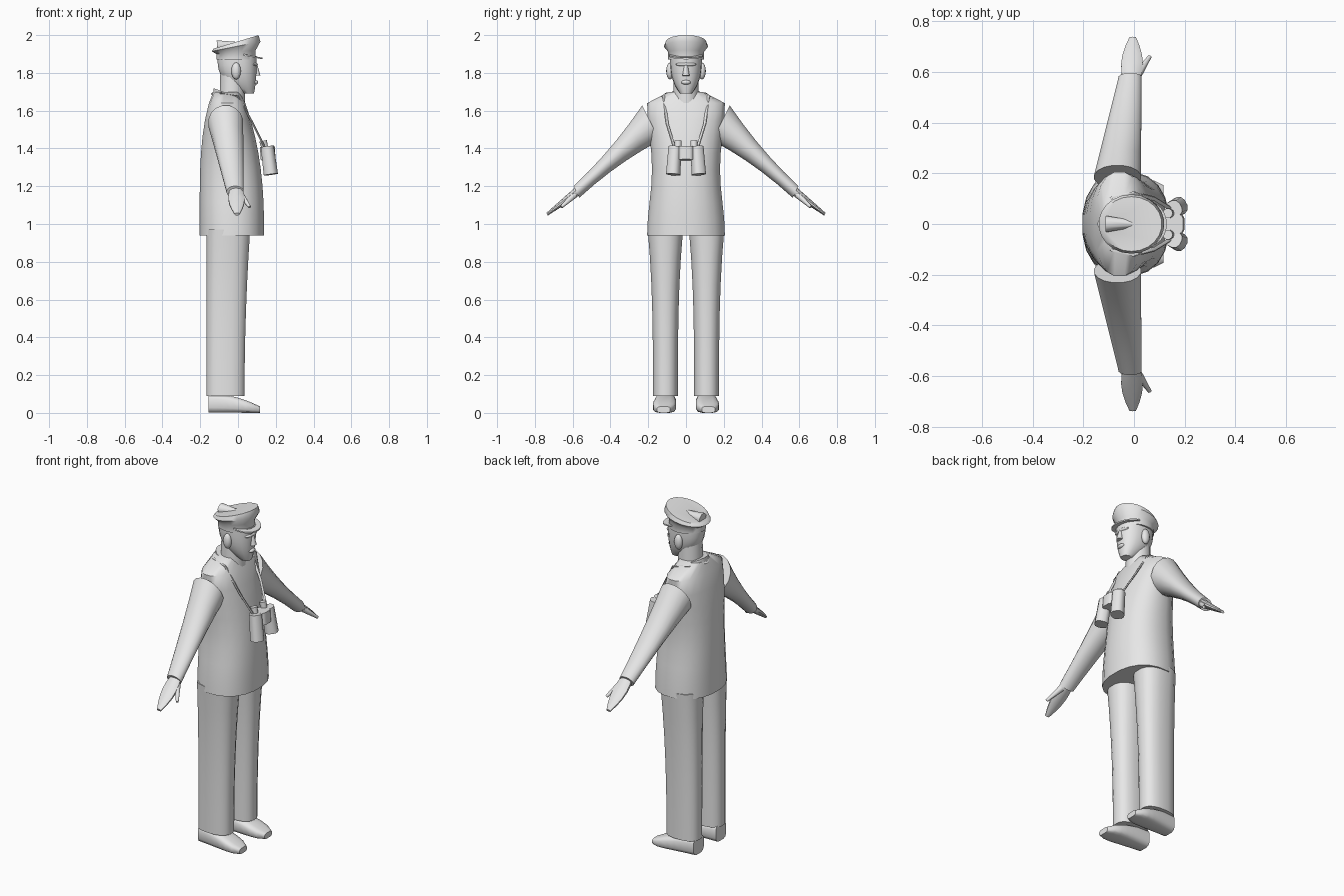
import bpy, bmesh
from math import sin, cos, pi, radians, copysign
from mathutils import Vector

if "Cube" in bpy.data.objects:
    bpy.data.objects.remove(bpy.data.objects["Cube"])

colour = (.8, .8, .8, 1)
grey = bpy.data.materials.new("plain_grey")
grey.use_nodes = True
grey.diffuse_color = colour
grey.node_tree.nodes["Principled BSDF"].inputs["Base Color"].default_value = colour


def steps(count):
    """Evenly spaced fractions from nought to one."""
    return [index / count for index in range(count + 1)]


def make_object(name, mesh_builder):
    """Turn a finished bmesh into a smooth shaded object."""
    bmesh.ops.recalc_face_normals(mesh_builder, faces=mesh_builder.faces)
    mesh = bpy.data.meshes.new(name)
    mesh_builder.to_mesh(mesh)
    mesh_builder.free()
    mesh.materials.append(grey)
    part = bpy.data.objects.new(name, mesh)
    bpy.context.collection.objects.link(part)
    bpy.ops.object.select_all(action='DESELECT')
    bpy.context.view_layer.objects.active = part
    part.select_set(True)
    bpy.ops.object.shade_smooth_by_angle(angle=radians(50))


def loft(name, rings, sides=16, power=2):
    """Skin a closed tube over rings of (centre, half axis, other half axis)."""
    builder = bmesh.new()
    loops = []
    for centre, first_axis, second_axis in rings:
        loop = []
        for index in range(sides):
            angle = 2 * pi * (index + .5) / sides
            across, along = (copysign(abs(value) ** (2 / power), value)
                             for value in (cos(angle), sin(angle)))
            point = Vector(centre) + Vector(first_axis) * across + Vector(second_axis) * along
            loop.append(builder.verts.new(point))
        loops.append(loop)
    for lower, upper in zip(loops, loops[1:]):
        for index in range(sides):
            after = (index + 1) % sides
            builder.faces.new((lower[index], lower[after], upper[after], upper[index]))
    builder.faces.new(loops[0])
    builder.faces.new(loops[-1])
    make_object(name, builder)


def stack(name, rows, y=0, tilt=0, **options):
    """Loft upward from rows of (height, back, front, half width)."""
    rings = []
    for height, back, front, width in rows:
        depth = (front - back) / 2
        rings.append(((back + depth, y, height), (depth, 0, depth * tilt), (0, width, 0)))
    loft(name, rings, **options)


def rod(name, start, end, start_radius, end_radius, **options):
    """Straight tapered rod between two points."""
    start, end = Vector(start), Vector(end)
    turn = (end - start).to_track_quat('Z', 'Y')
    right, forward = turn @ Vector((1, 0, 0)), turn @ Vector((0, 1, 0))
    loft(name, [(start, right * start_radius, forward * start_radius),
                (end, right * end_radius, forward * end_radius)], **options)


def ball(name, centre, size):
    """Ellipsoid with the given half sizes."""
    builder = bmesh.new()
    bmesh.ops.create_uvsphere(builder, u_segments=12, v_segments=8, radius=1)
    bmesh.ops.scale(builder, vec=size, verts=builder.verts)
    bmesh.ops.translate(builder, vec=centre, verts=builder.verts)
    make_object(name, builder)


def coat_row(t):
    return (.94 + .7 * t, -.205 + .05 * t ** 4, .14 - .1 * t ** 2.5,
            .195 + .013 * cos(2 * pi * t))


def head_row(t):
    jaw = (1 - t) ** 3
    return (.2 * t + 1.69, .13 * jaw - .11, .1 - .015 * jaw, .085 - .055 * jaw)


def leg_row(t):
    return (.09 + .88 * t, -.168, .036 + .03 * t ** 2, .067 + .028 * t ** 3)


# Coat, closed over the shoulders, with a sloping collar
yoke = (1.7, -.13, .01, .09)
stack("coat", [coat_row(t) for t in steps(8)] + [yoke], sides=20, power=2.3)
stack("collar", [(1.64, -.135, .045, .1), (1.69, -.13, .035, .08)], tilt=-.35)

# Neck, head and facial features
rod("neck", (-.03, 0, 1.62), (-.03, 0, 1.8), .07, .065)
stack("head", [head_row(t) for t in steps(8)], sides=18, power=2.2)
rod("nose", (.1, 0, 1.785), (.094, 0, 1.84), .02, .01, sides=8)
ball("lips", (.092, 0, 1.75), (.015, .025, .012))
ball("brow", (.085, 0, 1.845), (.02, .055, .012))

# Peaked cap, tilted back, with a knob on top
cap_rings = []
for height, radius, tilt in ((1.87, .105, 0), (1.91, .105, .1), (1.94, .13, .2), (1.964, .12, .3)):
    cap_rings.append(((-.01, 0, height), (radius, 0, radius * tilt), (0, radius * .9, 0)))
loft("cap", cap_rings, sides=22)
stack("cap_visor", [(1.888, -.03, .13, .09), (1.896, -.03, .13, .09)], tilt=-.2, sides=20)
rod("cap_knob", (-.11, 0, 1.94), (0, 0, 1.95), .035, .015, sides=8)

# Bridge between the binocular barrels
rod("binocular_bridge", (.16, 0, 1.34), (.155, 0, 1.41), .04, .04, sides=12, power=4)

for side, mirror in (("left", 1), ("right", -1)):
    ball(side + "_ear", (-.01, mirror * .085, 1.81), (.025, .02, .045))

    # Trouser leg
    stack(side + "_trouser_leg", [leg_row(t) for t in steps(6)], y=mirror * .109, power=2.5)

    # Shoe, flat below and falling toward the toe
    shoe = []
    for t in steps(7):
        half_height = .052 - .035 * t ** 2
        half_width = .05 + .02 * t - .035 * t ** 8
        shoe.append(((.274 * t - .157, mirror * (.105 + .013 * t), half_height),
                     (0, half_width, 0), (0, 0, half_height)))
    loft(side + "_shoe", shoe, sides=12, power=3.5)

    # Sleeve, narrowing from shoulder to wrist
    up = Vector((0, mirror * .45, .9))
    shoulder = Vector((-.065, mirror * .185, 1.535))
    wrist = Vector((-.015, mirror * .58, 1.17))
    loft(side + "_sleeve", [(shoulder.lerp(wrist, t), (.094 - .048 * t, 0, 0),
                             up * (.035 + .07 * (1 - t) ** 2)) for t in steps(5)])

    # Mitten-like hand and separate thumb
    palm = Vector((-.01, mirror * .56, 1.185))
    fingertip = Vector((-.005, mirror * .735, 1.052))
    loft(side + "_hand", [(palm.lerp(fingertip, t), (.045 * sin(pi * (.25 + .65 * t)), 0, 0),
                           up * (.025 - .017 * t)) for t in steps(5)], sides=10)
    rod(side + "_thumb", (.015, mirror * .59, 1.155), (.062, mirror * .66, 1.09),
        .018, .008, sides=8)

    # Binocular barrel and eyepiece
    rod(side + "_barrel", (.174, mirror * .068, 1.262), (.155, mirror * .058, 1.41),
        .037, .034, sides=12, power=2.5)
    rod(side + "_eyepiece", (.145, mirror * .042, 1.39), (.133, mirror * .042, 1.44),
        .017, .02, sides=10)

    # Neck strap, a flat band running over the shoulder and down the chest
    path = ((-.14, 0, 1.69), (-.09, .1, 1.69), (0, .12, 1.675), (.08, .1, 1.53), (.145, .06, 1.4))
    loft(side + "_strap", [((x, mirror * y, z), (.004, 0, .004), (0, .009, mirror * .003))
                           for x, y, z in path], sides=6)
